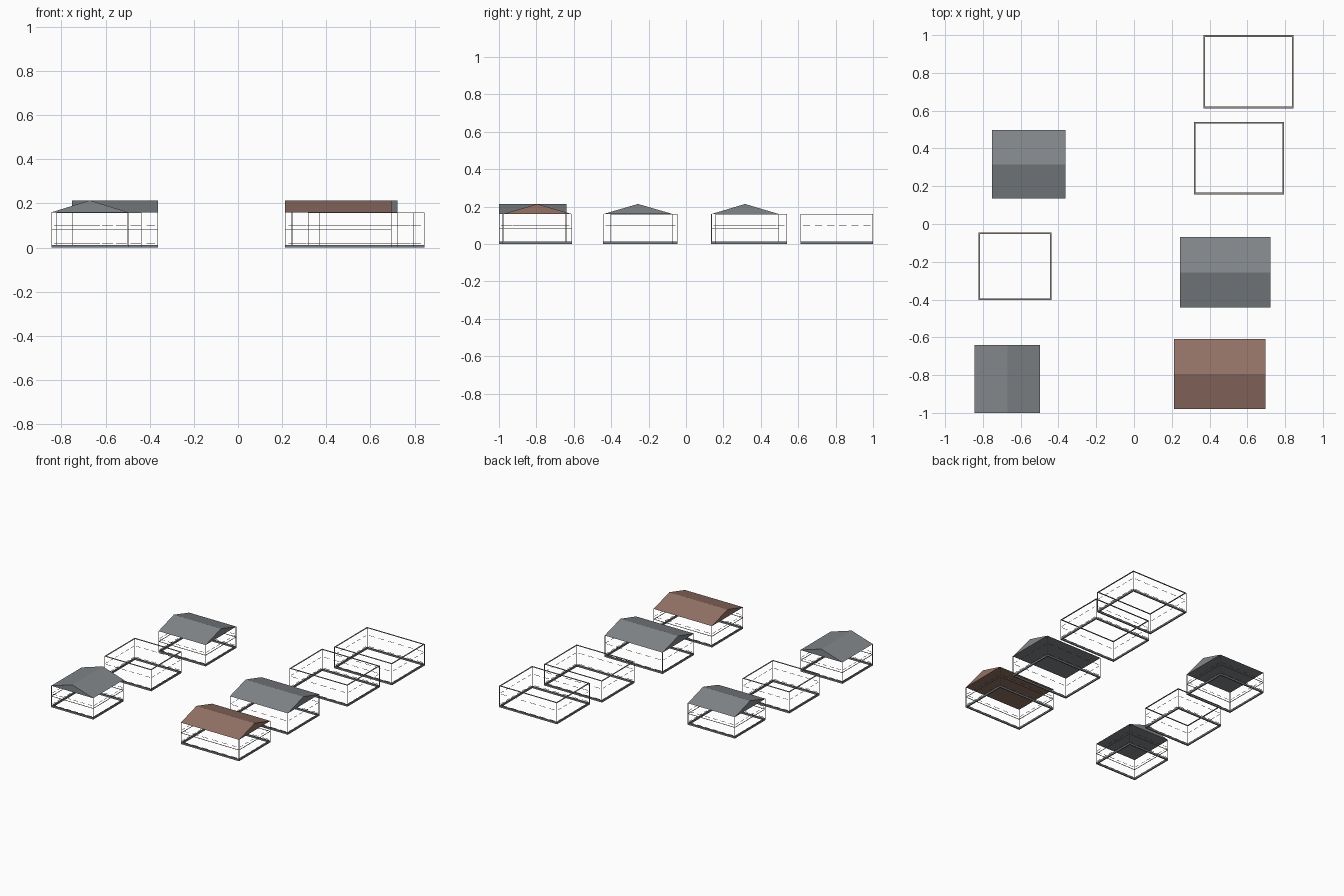
import bpy
import bmesh
from mathutils import Matrix, Vector

cube = bpy.data.objects.get("Cube")
if cube:
    bpy.data.objects.remove(cube, do_unlink=True)


def material(name, rgb):
    mat = bpy.data.materials.new(name)
    mat.use_nodes = True
    colour = (*rgb, 1.0)
    mat.diffuse_color = colour
    mat.node_tree.nodes["Principled BSDF"].inputs["Base Color"].default_value = colour
    return mat


GREY = material("grey roof", (0.222, 0.237, 0.252))
BROWN = material("brown roof", (0.295, 0.168, 0.133))
TRIM = material("taupe frame", (0.33, 0.29, 0.26))
BASE = material("slate base", (0.20, 0.215, 0.225))
TIMBER = material("timber strips", (0.25, 0.17, 0.14))

EAVE = 0.16
RIDGE = 0.214


def finish(bm, name, mat):
    bmesh.ops.recalc_face_normals(bm, faces=bm.faces)
    mesh = bpy.data.meshes.new(name)
    bm.to_mesh(mesh)
    bm.free()
    mesh.materials.append(mat)
    obj = bpy.data.objects.new(name, mesh)
    bpy.context.collection.objects.link(obj)
    return obj


def add_box(bm, lo, hi):
    lo, hi = Vector(lo), Vector(hi)
    place = Matrix.Translation((lo + hi) / 2) @ Matrix.Diagonal((*(hi - lo), 1))
    bmesh.ops.create_cube(bm, size=1, matrix=place)


def add_ring(bm, rect, z0, z1, w):
    # four bars around a rectangle, flush with its outside
    x0, x1, y0, y1 = rect
    for y in (y0, y1 - w):
        add_box(bm, (x0, y, z0), (x1, y + w, z1))
    for x in (x0, x1 - w):
        add_box(bm, (x, y0 + w, z0), (x + w, y1 - w, z1))


def add_dashes(bm, rect, z0, z1, w, count=6):
    # a broken ring: evenly spaced strips along each side
    x0, x1, y0, y1 = rect
    dx, dy = (x1 - x0) / count, (y1 - y0) / count
    for i in range(count):
        a, b = x0 + dx * (i + 0.2), x0 + dx * (i + 0.8)
        c, d = y0 + dy * (i + 0.2), y0 + dy * (i + 0.8)
        for y in (y0, y1 - w):
            add_box(bm, (a, y, z0), (b, y + w, z1))
        for x in (x0, x1 - w):
            add_box(bm, (x, c, z0), (x + w, d, z1))


def add_posts(bm, rect, w):
    x0, x1, y0, y1 = rect
    for x in (x0, x1 - w):
        for y in (y0, y1 - w):
            add_box(bm, (x, y, 0.012), (x + w, y + w, EAVE))


def gable_roof(name, rect, axis, mat):
    # triangular end profile, extruded along the ridge
    x0, x1, y0, y1 = rect
    bm = bmesh.new()
    if axis == "x":
        end = [(x0, y0, EAVE), (x0, y1, EAVE), (x0, (y0 + y1) / 2, RIDGE)]
        run = Vector((x1 - x0, 0, 0))
    else:
        end = [(x0, y0, EAVE), (x1, y0, EAVE), ((x0 + x1) / 2, y0, RIDGE)]
        run = Vector((0, y1 - y0, 0))
    face = bm.faces.new([bm.verts.new(p) for p in end])
    side = bmesh.ops.extrude_face_region(bm, geom=[face], use_keep_orig=True)
    moved = [v for v in side["geom"] if isinstance(v, bmesh.types.BMVert)]
    bmesh.ops.translate(bm, verts=moved, vec=run)
    finish(bm, name, mat)


def house(name, rect, axis=None, roof=None, mid_rail=False):
    # ground sill
    bm = bmesh.new()
    add_ring(bm, rect, 0, 0.013, 0.009)
    finish(bm, name + "_base", BASE)

    # broken strips along the skirting and at window height
    bm = bmesh.new()
    add_dashes(bm, rect, 0.018, 0.020, 0.002)
    add_dashes(bm, rect, 0.100, 0.102, 0.002)
    finish(bm, name + "_strips", TIMBER)

    # open wall frame: posts and rails, with a top plate if roofless
    bm = bmesh.new()
    add_posts(bm, rect, 0.003)
    if mid_rail:
        add_ring(bm, rect, 0.081, 0.084, 0.003)
    if not roof:
        add_ring(bm, rect, EAVE - 0.003, EAVE, 0.009)
    finish(bm, name + "_wall_frame", TRIM)

    if roof:
        gable_roof(name + "_roof", rect, axis, roof)


# left row
house("front_small_house", (-0.845, -0.497, -1.0, -0.64), "y", GREY, True)
house("middle_open_house", (-0.823, -0.436, -0.403, -0.045))
house("back_small_house", (-0.752, -0.362, 0.135, 0.497), "x", GREY, True)

# right row
house("front_large_house", (0.213, 0.695, -0.98, -0.61), "x", BROWN, True)
house("middle_large_house", (0.243, 0.722, -0.443, -0.07), "x", GREY)
house("inner_open_house", (0.317, 0.795, 0.157, 0.54))
house("back_open_house", (0.367, 0.845, 0.612, 1.0))
